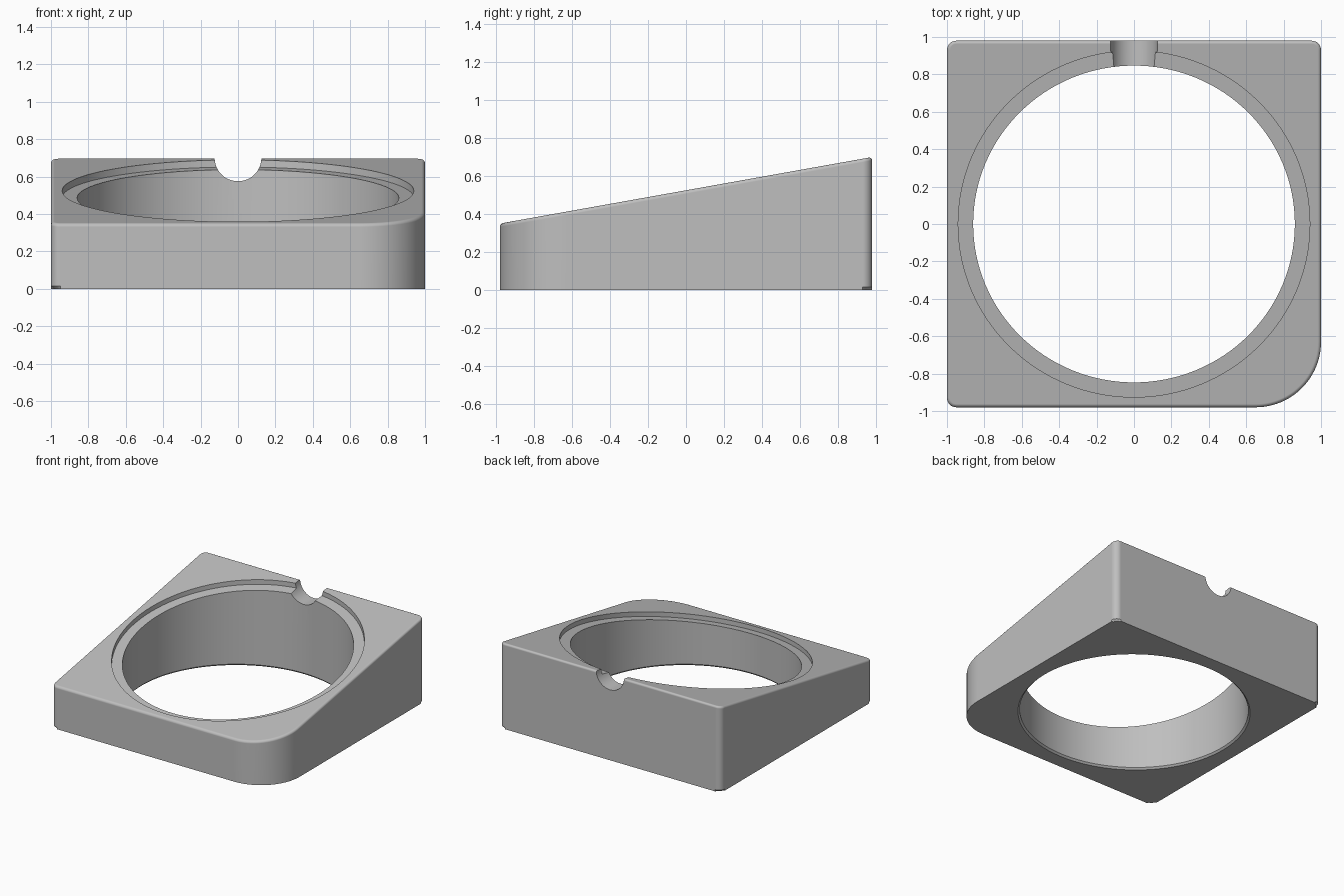
import bpy, bmesh
from math import sin, cos, pi, radians

cube = bpy.data.objects.get("Cube")
if cube:
    bpy.data.objects.remove(cube, do_unlink=True)

HALF_X, HALF_Y = 1.0, 0.98
SLOPE = 0.1786
MID = 0.524
TILT = cos(radians(10))


def top(y):
    """Height of the sloped top at depth y."""
    return MID + SLOPE * y


def rounded_outline():
    """Plan outline, counter-clockwise, with one large corner at front left."""
    pts = []
    corners = [(1, 1, 0.05, 8), (-1, 1, 0.05, 8), (-1, -1, 0.05, 8), (1, -1, 0.35, 24)]
    for k, (sx, sy, r, n) in enumerate(corners):
        for i in range(n + 1):
            a = pi / 2 * (k + i / n)
            pts.append((sx * (HALF_X - r) + r * cos(a), sy * (HALF_Y - r) + r * sin(a)))
    return pts


def ellipse(r, n=128):
    return [(r * cos(2 * pi * i / n), r * TILT * sin(2 * pi * i / n)) for i in range(n)]


def loft(name, rings, bevel=False):
    """Join equal rings of points from bottom to top and cap both ends."""
    bm = bmesh.new()
    loops = [[bm.verts.new(p) for p in ring] for ring in rings]
    n = len(loops[0])
    for a, b in zip(loops, loops[1:]):
        for i in range(n):
            j = (i + 1) % n
            bm.faces.new((a[i], a[j], b[j], b[i]))
    low = bm.faces.new(loops[0][::-1])
    high = bm.faces.new(loops[-1])
    if bevel:
        low_edges, high_edges = list(low.edges), list(high.edges)
        bmesh.ops.bevel(bm, geom=low_edges, offset=0.014, segments=1,
                        affect='EDGES', clamp_overlap=False)
        bmesh.ops.bevel(bm, geom=high_edges, offset=0.018, segments=4, profile=0.5,
                        affect='EDGES', clamp_overlap=False)
    bmesh.ops.recalc_face_normals(bm, faces=bm.faces[:])
    mesh = bpy.data.meshes.new(name)
    bm.to_mesh(mesh)
    bm.free()
    obj = bpy.data.objects.new(name, mesh)
    bpy.context.collection.objects.link(obj)
    return obj


# Wedge-shaped body
outline = rounded_outline()
body = loft("wedge_stand", [[(x, y, 0) for x, y in outline],
                            [(x, y, top(y)) for x, y in outline]], bevel=True)

# Through hole, flared at its lower rim
hole = loft("hole_cutter", [[(x, y, z) for x, y in ellipse(r)]
                            for r, z in ((0.894, -0.02), (0.86, 0.014), (0.86, 1.2))])

# Shallow seat that follows the slope
seat = ellipse(0.94)
recess = loft("recess_cutter", [[(x, y, top(y) + dz) for x, y in seat]
                                for dz in (-0.038, 0.5)])

# Round cable notch in the back rim
circle = [(0.125 * cos(2 * pi * i / 48), 0.7 + 0.125 * sin(2 * pi * i / 48)) for i in range(48)]
notch = loft("notch_cutter", [[(x, y, z) for x, z in circle] for y in (0.6, 1.2)])

# Cut the openings and bake the result
for cutter in (hole, recess, notch):
    cutter.hide_render = True
    mod = body.modifiers.new(cutter.name, 'BOOLEAN')
    mod.operation = 'DIFFERENCE'
    mod.solver = 'EXACT'
    mod.object = cutter
deps = bpy.context.evaluated_depsgraph_get()
baked = bpy.data.meshes.new_from_object(body.evaluated_get(deps))
body.modifiers.clear()
body.data = baked
for cutter in (hole, recess, notch):
    bpy.data.objects.remove(cutter, do_unlink=True)

# Single grey material
grey = bpy.data.materials.new("plain_grey")
grey.use_nodes = True
colour = (0.52, 0.52, 0.52, 1)
grey.diffuse_color = colour
grey.node_tree.nodes["Principled BSDF"].inputs["Base Color"].default_value = colour
body.data.materials.clear()
body.data.materials.append(grey)

# Smooth curved walls, crisp edges
bpy.ops.object.select_all(action='DESELECT')
body.select_set(True)
bpy.context.view_layer.objects.active = body
bpy.ops.object.shade_smooth_by_angle(angle=radians(32))
weighted = body.modifiers.new("weighted_normals", 'WEIGHTED_NORMAL')
weighted.keep_sharp = True
